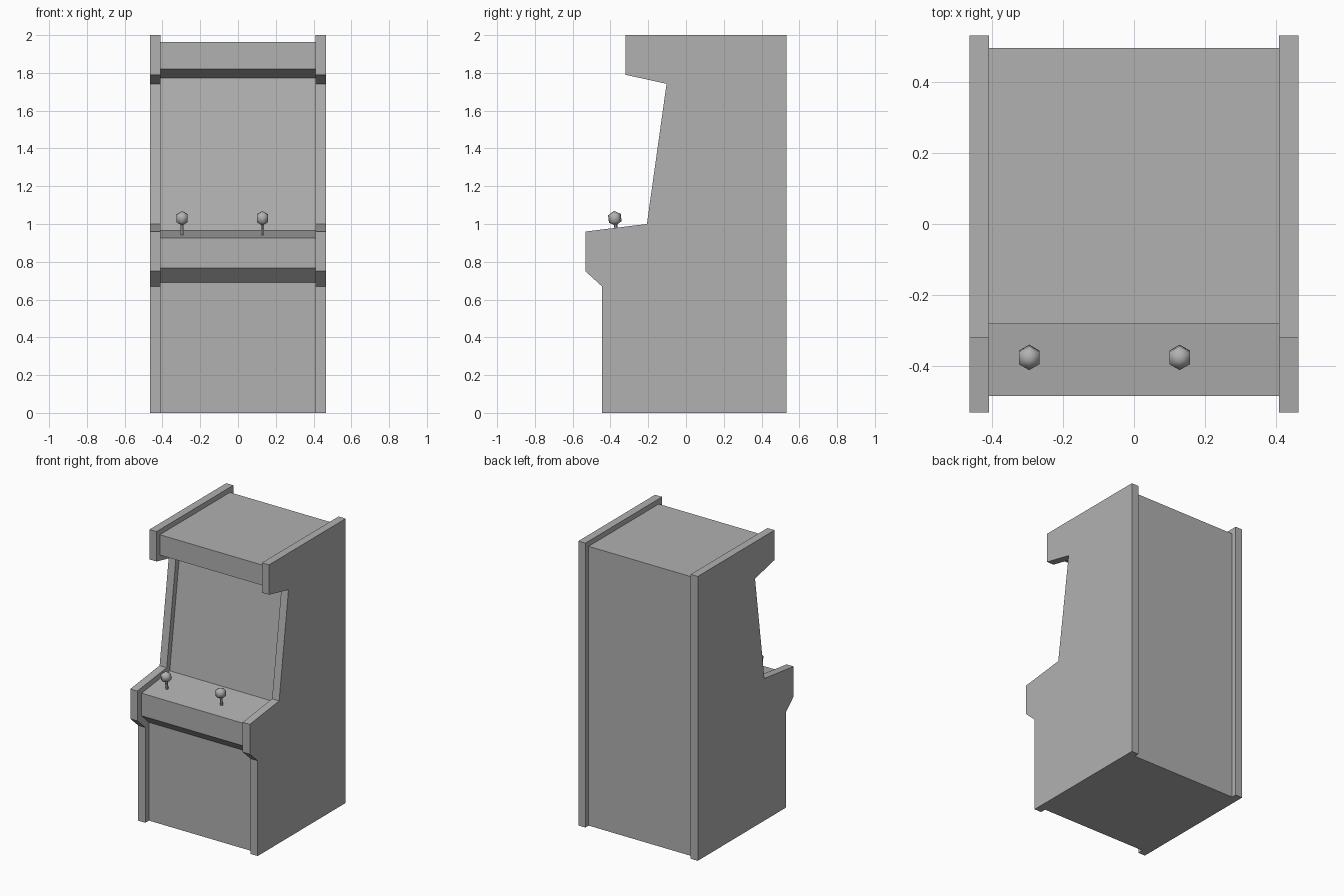
import bpy, bmesh, math
from mathutils import Matrix

if "Cube" in bpy.data.objects:
    bpy.data.objects.remove(bpy.data.objects["Cube"])

# One dark grey finish for the whole cabinet
grey = bpy.data.materials.new("dark_grey")
grey.diffuse_color = (0.44, 0.44, 0.44, 1)
grey.use_nodes = True
grey.node_tree.nodes["Principled BSDF"].inputs["Base Color"].default_value = grey.diffuse_color


def finish(name, bm):
    mesh = bpy.data.meshes.new(name)
    bm.to_mesh(mesh)
    bm.free()
    mesh.materials.append(grey)
    obj = bpy.data.objects.new(name, mesh)
    bpy.context.collection.objects.link(obj)
    return obj


def extrude_profile(name, profile, x0, x1):
    """Extrude a (y, z) outline along x into a closed solid."""
    bm = bmesh.new()
    face = bm.faces.new([bm.verts.new((x0, y, z)) for y, z in profile])
    ext = bmesh.ops.extrude_face_region(bm, geom=[face])
    moved = [v for v in ext["geom"] if isinstance(v, bmesh.types.BMVert)]
    bmesh.ops.translate(bm, verts=moved, vec=(x1 - x0, 0, 0))
    bmesh.ops.recalc_face_normals(bm, faces=bm.faces)
    return finish(name, bm)


# Side panels: full cabinet outline
panel = [(-0.445, 0), (0.533, 0), (0.533, 2), (-0.32, 2), (-0.32, 1.79),
         (-0.103, 1.742), (-0.207, 1.0), (-0.533, 0.96), (-0.533, 0.75), (-0.445, 0.67)]
extrude_profile("left_side_panel", panel, -0.465, -0.41)
extrude_profile("right_side_panel", panel, 0.41, 0.465)

# Cabinet body: same outline, inset between the panels
body = [(-0.405, 0), (0.497, 0), (0.497, 1.964), (-0.283, 1.964), (-0.283, 1.821),
        (-0.06, 1.772), (-0.173, 0.965), (-0.486, 0.927), (-0.486, 0.768), (-0.405, 0.691)]
extrude_profile("cabinet_body", body, -0.41, 0.41)

# Joysticks: tilted square to the control deck
tilt = math.atan2(0.038, 0.313)
for side, x in (("left", -0.296), ("right", 0.129)):
    frame = Matrix.Translation((x, -0.365, 0.933)) @ Matrix.Rotation(tilt, 4, 'X')

    bm = bmesh.new()
    bmesh.ops.create_cone(bm, cap_ends=True, segments=6, radius1=0.009, radius2=0.009,
                          depth=0.09, matrix=Matrix.Translation((0, 0, 0.045)))
    finish(side + "_joystick_shaft", bm).matrix_world = frame

    bm = bmesh.new()
    bmesh.ops.create_uvsphere(bm, u_segments=6, v_segments=3, radius=0.039,
                              matrix=Matrix.Translation((0, 0, 0.098)))
    for f in bm.faces:
        f.smooth = True
    finish(side + "_joystick_ball", bm).matrix_world = frame
